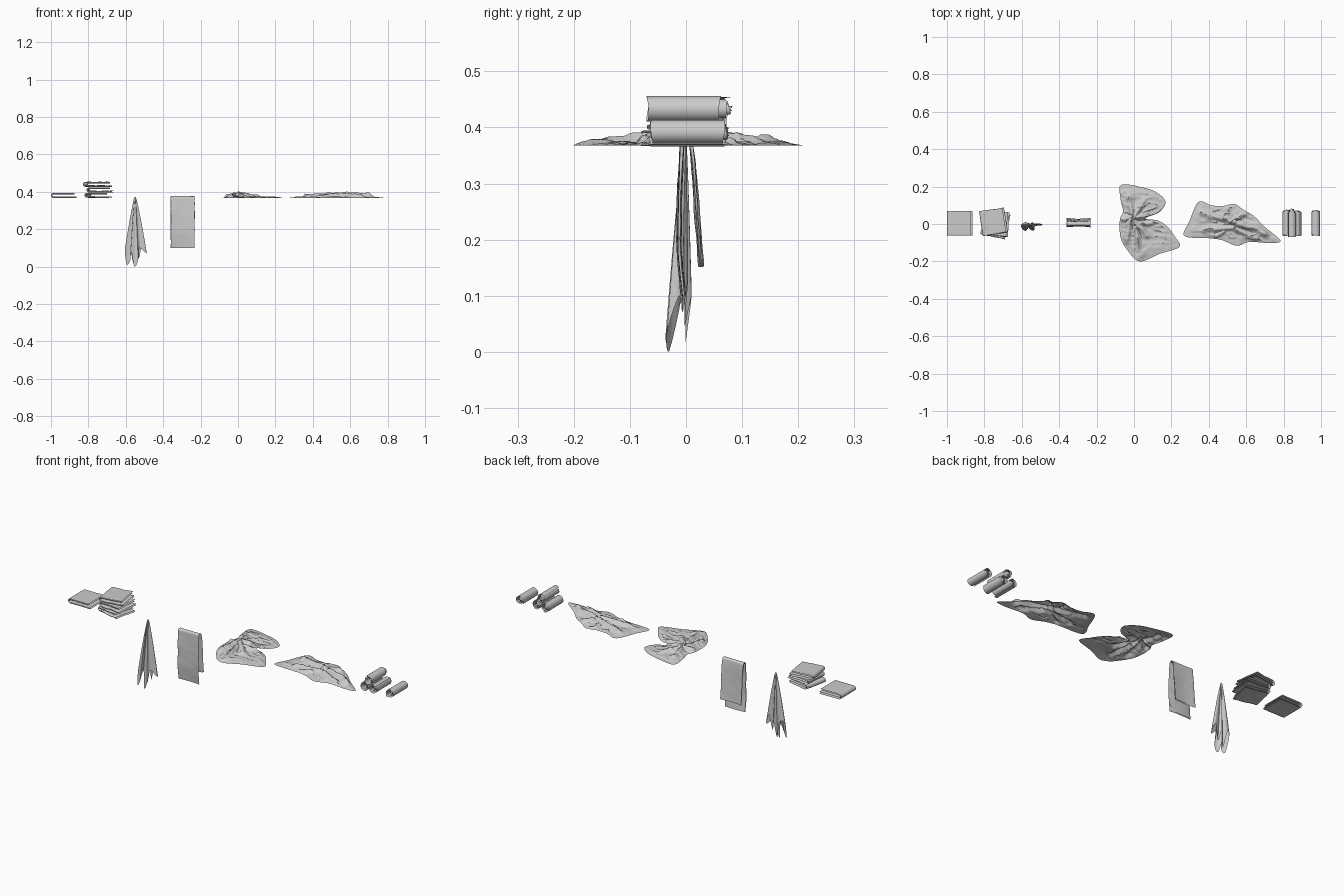
import bpy, math
from mathutils import Vector, Matrix, noise

if "Cube" in bpy.data.objects:
    bpy.data.objects.remove(bpy.data.objects["Cube"])

FLOOR = 0.367


def sheet(name, rows, wrap=False):
    """Smooth cloth surface from a grid of points."""
    n = len(rows[0])
    verts = [tuple(p) for r in rows for p in r]
    faces = []
    for i in range(len(rows) - 1):
        for j in range(n if wrap else n - 1):
            k = (j + 1) % n
            faces.append((i * n + j, i * n + k, (i + 1) * n + k, (i + 1) * n + j))
    me = bpy.data.meshes.new(name)
    me.from_pydata(verts, [], faces)
    me.update()
    ob = bpy.data.objects.new(name, me)
    bpy.context.collection.objects.link(ob)
    bpy.context.view_layer.objects.active = ob
    ob.select_set(True)
    bpy.ops.object.shade_smooth_by_angle(angle=math.radians(40))
    ob.select_set(False)
    return ob


def resample(pts, step):
    out = []
    for a, b in zip(pts, pts[1:]):
        n = max(1, math.ceil((Vector(b) - Vector(a)).length / step))
        out += [Vector(a).lerp(Vector(b), i / n) for i in range(n)]
    return out + [Vector(pts[-1])]


def smooth_loop(pts, sub):
    """Closed Catmull-Rom curve through points."""
    P = [Vector(p) for p in pts]
    n, out = len(P), []
    for i in range(n):
        a, b, c, d = P[i - 1], P[i], P[(i + 1) % n], P[(i + 2) % n]
        for s in range(sub):
            t = s / sub
            out.append(0.5 * (2 * b + (c - a) * t + (2 * a - 5 * b + 4 * c - d) * t * t
                              + (3 * b - a - 3 * c + d) * t ** 3))
    return out


def hairpin(name, path, w0, w1, gap, place, wob=0.0, seed=0):
    """Doubled cloth: a lengthwise fold at w0, swept along a bent path."""
    path = resample(path, 0.012)
    r = gap / 2
    sec = [(w1 + (w0 + r - w1) * i / 8, 0) for i in range(8)]
    sec += [(w0 + r - r * math.sin(a), r - r * math.cos(a))
            for a in [math.pi * i / 6 for i in range(7)]]
    sec += [(w0 + r + (w1 - .004 - w0 - r) * i / 8, gap) for i in range(1, 9)]
    rows = []
    for i, p in enumerate(path):
        t = (path[min(i + 1, len(path) - 1)] - path[max(i - 1, 0)]).normalized()
        nrm = Vector((t.y, -t.x))
        row = []
        for w, d in sec:
            q = p + nrm * d
            k = noise.noise_vector(Vector((q.x * 22, q.y * 22 + seed * 7, w * 22))) * wob
            q = q + nrm * abs(k.x)
            row.append(place(q.x, q.y, w + k.z))
        rows.append(row)
    return sheet(name, rows)


# ---- flat folded towels: one single, three stacked
def folded(name, x, y, z, rot, wob, seed, size=.136, h=.028):
    r = h / 2
    path = [(size, 0), (r, 0)]
    path += [(r - r * math.sin(a), r - r * math.cos(a)) for a in [math.pi * i / 8 for i in range(1, 9)]]
    path += [(size - .009, h)]
    M = Matrix.Translation((x, y, z)) @ Matrix.Rotation(math.radians(rot), 4, 'Z')
    return hairpin(name, path, -.066, .066, .008,
                   lambda a, b, w: M @ Vector((a - size / 2, w, b)), wob, seed)


folded("folded_towel", -.932, .004, FLOOR, 0, .001, 1)
for i, (x, y, rot) in enumerate([(-.742, -.003, -13), (-.738, .002, -4), (-.752, .012, 9)]):
    folded("stacked_towel_%d" % (i + 1), x, y, FLOOR + .0295 * i, rot, .003, i + 2)

# ---- towel gathered on a hook: pleats fanning out to a ragged hem
hem = [(-.046, -.028, .012), (-.026, -.036, .035), (-.022, -.010, .09), (-.004, -.030, .001),
       (.016, -.034, .035), (.022, -.012, .10), (.062, -.006, .07), (.040, .004, .13),
       (.020, -.003, .045), (.006, .010, .10), (-.008, -.001, .015), (-.030, .010, .11),
       (-.054, -.006, .10)]
hem = smooth_loop(hem, 4)
rows = []
for i in range(21):
    t = i / 20
    rows.append([(-.550 + p.x * (.06 + .94 * t ** .85), p.y * (.1 + .9 * t ** .8),
                  .372 - (.372 - max(p.z, .001)) * t) for p in hem])
sheet("hook_towel", rows, True)

# ---- towel hung over a bar, front longer than back
path = [(-.006, .100), (-.014, .18), (-.013, .30), (-.010, .355)]
path += [(.001 - .011 * math.cos(a), .366 + .011 * math.sin(a)) for a in [math.pi * i / 8 for i in range(9)]]
path += [(.015, .34), (.021, .25), (.029, .152)]


def bar_place(a, b, w):
    flare = (w / .064) ** 2 * .004
    return (-.296 + w, a + flare * (1 if a > .004 else -1) * (.4 + .6 * min(1, (.38 - b) / .1)), b)


hairpin("bar_towel", path, -.064, .064, .006, bar_place, .002, 9)


# ---- crumpled towels lying flat: outline, rings, raised creases
def crumpled(name, outline, centre, creases, seed):
    edge = smooth_loop(outline, 9)
    c = Vector(centre)
    rings = 30
    rows = []
    for i in range(rings + 1):
        s = .005 + .995 * i / rings
        row = []
        for e in edge:
            p = c + (e - c) * s
            z = 0
            for ax, ay, bx, by, h, w in creases:
                a, d = Vector((ax, ay)), Vector((bx - ax, by - ay))
                t = max(0, min(1, (p - a).dot(d) / d.length_squared))
                z = max(z, h * (1 - .35 * t) * math.exp(-((p - a - d * t).length / w) ** 2))
            n = noise.noise(Vector((p.x * 16, p.y * 30, seed)))
            ridge = max(0, .45 - abs(n) * 2.2) * .012 + .003
            fade = min(1, (1 - s) * 5)
            row.append((p.x, p.y, FLOOR + .0005 + z * (.25 + .75 * fade) + ridge * fade))
        rows.append(row)
    return sheet(name, rows, True)


crumpled("crumpled_towel_pinched",
         [(-.067, .21), (.056, .193), (.126, .166), (.168, .118), (.136, .064), (.06, .03),
          (.13, .018), (.18, -.016), (.216, -.064), (.243, -.122), (.136, -.16), (.03, -.2),
          (-.04, -.134), (-.072, -.07), (-.077, 0), (-.072, .037), (-.058, .07), (-.072, .134)],
         (0, .03),
         [(0, .03, .06, .05, .026, .018), (0, .02, .07, -.06, .026, .016), (-.01, .04, -.06, .02, .025, .013),
          (0, .04, .05, .12, .023, .016), (-.02, .03, -.04, -.09, .022, .016), (.01, 0, .1, .005, .022, .012),
          (-.01, .05, -.03, .15, .018, .014), (.01, -.02, .03, -.14, .02, .014),
          (.02, -.19, .06, -.15, .014, .014)], 3.1)
crumpled("crumpled_towel_long",
         [(.345, .118), (.414, .10), (.473, .096), (.537, .107), (.58, .08), (.64, .043),
          (.70, -.016), (.783, -.088), (.73, -.102), (.617, -.096), (.55, -.116),
          (.47, -.086), (.40, -.076), (.27, -.064), (.297, .016)],
         (.5, 0),
         [(.54, .01, .36, .06, .025, .016), (.53, -.02, .38, -.03, .022, .016),
          (.56, 0, .68, -.03, .028, .018), (.55, .03, .60, .06, .023, .013),
          (.55, -.03, .65, -.075, .024, .016), (.48, -.04, .43, -.07, .016, .012),
          (.50, .02, .50, .08, .018, .012), (.70, -.05, .66, -.02, .024, .02)], 7.7)


# ---- rolled towels: spiral sheet with a slipping core
def rolled(name, x, y, z, r, spin, slip):
    turns, seg = 3.5, 28
    n = int(turns * seg)
    rows = []
    for i in range(n + 1):
        t = i / n
        a = spin + t * turns * math.tau
        rad = r * (.14 + .86 * t)
        off = slip * (1 - t) ** .7 if t < .72 else 0
        wave = .002 * math.sin(a * 1.7)
        rows.append([(x + rad * math.cos(a), y + v * .129 + off + wave * v * 2, z + rad * math.sin(a))
                     for v in [k / 6 - .5 for k in range(7)]])
    return sheet(name, rows)


rolled("rolled_towel", .973, .003, .391, .025, 1.0, .006)
for i, (x, y, z, s, slip) in enumerate([(.817, .003, .391, 2.0, .008), (.871, .001, .391, 4.0, .005),
                                        (.844, -.004, .432, 5.5, .022)]):
    rolled("stacked_roll_%d" % (i + 1), x, y, z, .025, s, slip)
